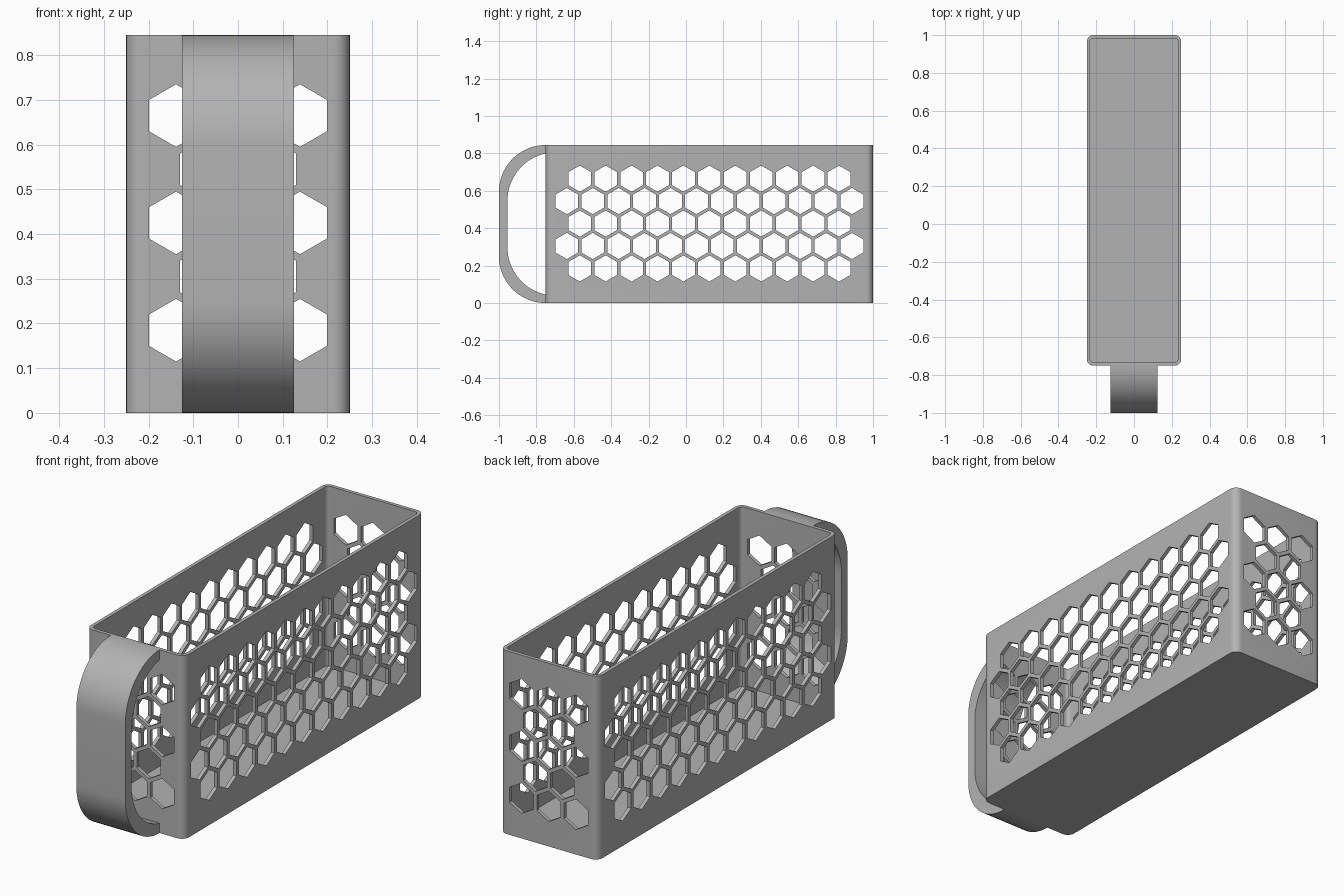
import bpy, bmesh, math

if "Cube" in bpy.data.objects:
    bpy.data.objects.remove(bpy.data.objects["Cube"])

W, Y0, Y1, H = 0.25, -0.75, 1.0, 0.845   # half width, front, back, height
T = 0.017                                # wall thickness
R, STEP = 0.07, 0.1386                   # hexagon radius and spacing

grey = bpy.data.materials.new("plain grey")
grey.diffuse_color = (0.45, 0.45, 0.45, 1)
grey.use_nodes = True
grey.node_tree.nodes["Principled BSDF"].inputs["Base Color"].default_value = grey.diffuse_color


def make_object(name, bm):
    bmesh.ops.recalc_face_normals(bm, faces=bm.faces)
    mesh = bpy.data.meshes.new(name)
    bm.to_mesh(mesh)
    bm.free()
    mesh.materials.append(grey)
    obj = bpy.data.objects.new(name, mesh)
    bpy.context.collection.objects.link(obj)
    return obj


def prism(bm, points, offset):
    """Cap a ring of points and extrude it along an offset."""
    face = bm.faces.new([bm.verts.new(p) for p in points])
    ext = bmesh.ops.extrude_face_region(bm, geom=[face], use_keep_orig=True)
    verts = [g for g in ext["geom"] if isinstance(g, bmesh.types.BMVert)]
    bmesh.ops.translate(bm, verts=verts, vec=offset)


def rounded_rect(inset, radius, z, n=8):
    pts = []
    hx, hy, cy = W - inset - radius, (Y1 - Y0) / 2 - inset - radius, (Y0 + Y1) / 2
    for q, (sx, sy) in enumerate([(1, 1), (-1, 1), (-1, -1), (1, -1)]):
        for i in range(n + 1):
            a = (q + i / n) * math.pi / 2
            pts.append((sx * hx + radius * math.cos(a), cy + sy * hy + radius * math.sin(a), z))
    return pts


def hex_cutter(name, mid, counts, along_x):
    """Staggered rows of hexagonal prisms running through two opposite walls."""
    bm = bmesh.new()
    for row in range(5):
        n, z = counts[row % 2], 0.185 + 0.12 * row
        for k in range(n):
            c = mid + (k - (n - 1) / 2) * STEP
            ring = [(c + R * math.sin(i * math.pi / 3), z + R * math.cos(i * math.pi / 3)) for i in range(6)]
            if along_x:
                prism(bm, [(-0.4, u, v) for u, v in ring], (0.8, 0, 0))
            else:
                prism(bm, [(u, -0.9, v) for u, v in ring], (0, 2.1, 0))
    obj = make_object(name, bm)
    obj.hide_render = True
    obj.hide_viewport = True
    return obj


def finish(obj, angle):
    """Apply the modifiers and smooth the soft edges."""
    dg = bpy.context.evaluated_depsgraph_get()
    mesh = bpy.data.meshes.new_from_object(obj.evaluated_get(dg))
    obj.modifiers.clear()
    obj.data = mesh
    bpy.ops.object.select_all(action="DESELECT")
    obj.select_set(True)
    bpy.context.view_layer.objects.active = obj
    bpy.ops.object.shade_smooth_by_angle(angle=math.radians(angle))


# Basket: open tray with rounded upright corners
bm = bmesh.new()
rings = [[bm.verts.new(p) for p in rounded_rect(*a)] for a in
         [(0, 0.036, 0), (0, 0.036, H), (T, 0.019, H), (T, 0.019, T)]]
n = len(rings[0])
for a, b in zip(rings, rings[1:]):
    for i in range(n):
        bm.faces.new((a[i], a[(i + 1) % n], b[(i + 1) % n], b[i]))
bm.faces.new(rings[0])
bm.faces.new(rings[-1])
basket = make_object("basket", bm)

# Honeycomb openings in the long sides and the ends
cutters = [hex_cutter("side_hex_cutter", (Y0 + Y1) / 2, (11, 12), True),
           hex_cutter("end_hex_cutter", 0, (3, 2), False)]
for c in cutters:
    mod = basket.modifiers.new(c.name, "BOOLEAN")
    mod.operation, mod.solver, mod.object = "DIFFERENCE", "EXACT", c
finish(basket, 25)
for c in cutters:
    bpy.data.objects.remove(c)

# Handle: flat strap bent into a D shape
N = 16
outer, inner = [], []
ri, yi = 0.26, -0.955
end = math.acos((yi + ri - Y0) / ri)      # inner arc stops at the front wall
zi = H - 0.045 - ri * math.sin(end)
for i in range(N + 1):
    a = math.pi / 2 * (1 - i / N)
    outer.append((-0.75 - 0.25 * math.cos(a), 0.595 + 0.25 * math.sin(a)))
    b = end * (1 - i / N)
    inner.append((yi + ri - ri * math.cos(b), zi + ri * math.sin(b)))
outer = [(Y0 + 0.008, H)] + outer
inner = [(Y0 + 0.008, H - 0.043)] + inner
outer += [(y, H - z) for y, z in reversed(outer)]
inner += [(y, H - z) for y, z in reversed(inner)]
bm = bmesh.new()
ends = [[[bm.verts.new((x, y, z)) for y, z in path] for path in (outer, inner)] for x in (-0.125, 0.125)]
(lo, li), (ro, rin) = ends
for i in range(len(outer) - 1):
    for a, b in ((lo, ro), (ro, rin), (rin, li), (li, lo)):
        bm.faces.new((a[i], a[i + 1], b[i + 1], b[i]))
for i in (0, -1):
    bm.faces.new((lo[i], ro[i], rin[i], li[i]))
# Rounded long edges
edges = [e for e in bm.edges if abs(e.verts[0].co.x - e.verts[1].co.x) < 1e-6
         and len(e.link_faces) == 2 and e.calc_face_angle() > 1.2
         and all(len(f.verts) == 4 for f in e.link_faces)
         and max(v.co.y for v in e.verts) < Y0 + 0.009
         and abs(e.verts[0].co.y - e.verts[1].co.y) + abs(e.verts[0].co.z - e.verts[1].co.z) > 1e-5
         and not all(v.co.y > Y0 + 0.007 for v in e.verts)]
bmesh.ops.bevel(bm, geom=edges, offset=0.012, segments=4, profile=0.5, affect="EDGES")
handle = make_object("handle", bm)
finish(handle, 35)
